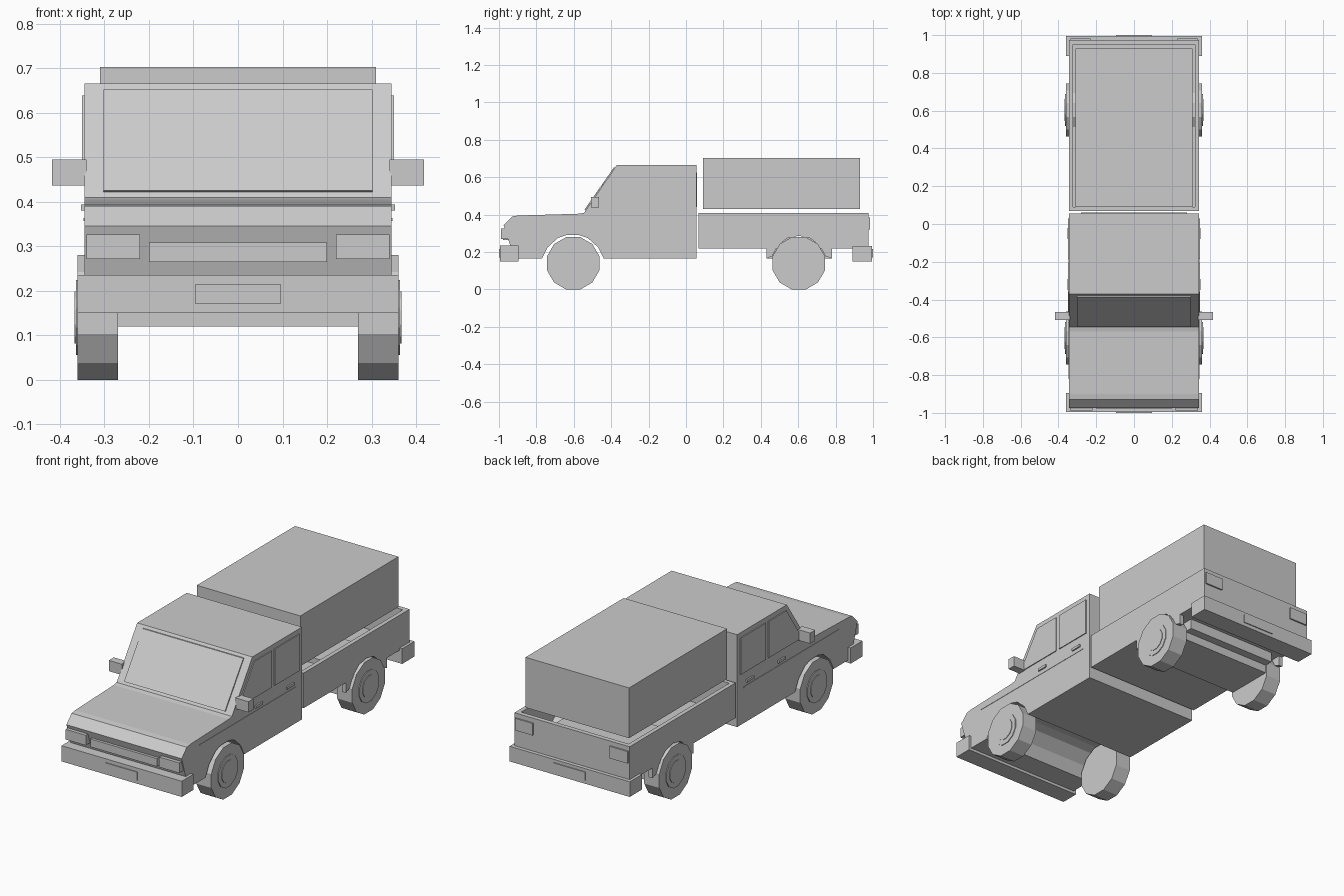
import bpy, bmesh, math
from mathutils import Matrix

if "Cube" in bpy.data.objects:
    bpy.data.objects.remove(bpy.data.objects["Cube"])

GREY = (0.6, 0.6, 0.6, 1)
paint = bpy.data.materials.new("plain_grey")
paint.use_nodes = True
paint.diffuse_color = GREY
paint.node_tree.nodes["Principled BSDF"].inputs["Base Color"].default_value = GREY


def finish(name, bm):
    bmesh.ops.recalc_face_normals(bm, faces=bm.faces)
    mesh = bpy.data.meshes.new(name)
    bm.to_mesh(mesh)
    bm.free()
    mesh.materials.append(paint)
    obj = bpy.data.objects.new(name, mesh)
    bpy.context.collection.objects.link(obj)
    return obj


def extrude(name, profile, x0, x1):
    """Extrude a (y, z) outline along x."""
    bm = bmesh.new()
    face = bm.faces.new([bm.verts.new((x0, y, z)) for y, z in profile])
    new = bmesh.ops.extrude_face_region(bm, geom=[face])["geom"]
    verts = [v for v in new if isinstance(v, bmesh.types.BMVert)]
    bmesh.ops.translate(bm, verts=verts, vec=(x1 - x0, 0, 0))
    return finish(name, bm)


def box(name, x, y, z):
    return extrude(name, [(y[0], z[0]), (y[1], z[0]), (y[1], z[1]), (y[0], z[1])], *x)


def disc(name, radius, x0, x1, y, z):
    bm = bmesh.new()
    place = Matrix.Translation(((x0 + x1) / 2, y, z)) @ Matrix.Rotation(math.pi / 2, 4, 'Y') \
        @ Matrix.Rotation(math.radians(15), 4, 'Z')
    bmesh.ops.create_cone(bm, cap_ends=True, segments=12, radius1=radius,
                          radius2=radius, depth=abs(x1 - x0), matrix=place)
    return finish(name, bm)


W = 0.345          # half width of the body
AXLE = 0.603       # distance of the axles from the centre

# Cab with hood and full-width front wheel arch
arch = [(-0.77, 0.165), (-0.74, 0.225), (-0.685, 0.275), (-0.64, 0.29),
        (-0.57, 0.29), (-0.525, 0.275), (-0.47, 0.225), (-0.44, 0.165)]
extrude("cab", [(0.055, 0.165), (0.055, 0.665), (-0.37, 0.665), (-0.545, 0.41),
                (-0.57, 0.405), (-0.9, 0.395), (-0.93, 0.39), (-0.975, 0.345),
                (-0.94, 0.235), (-0.93, 0.165)] + arch, -W, W)

# Windscreen and rear window plates
extrude("windscreen", [(-0.538, 0.422), (-0.544, 0.425), (-0.386, 0.652),
                       (-0.379, 0.652)], -0.302, 0.302)
box("rear_window", (-0.28, 0.28), (0.053, 0.06), (0.44, 0.625))

# Nose: grille, number plate and bumpers
box("grille", (-0.2, 0.2), (-0.978, -0.93), (0.265, 0.308))
box("front_bumper", (-0.36, 0.36), (-0.995, -0.895), (0.15, 0.235))
box("front_plate", (-0.095, 0.095), (-1.0, -0.99), (0.17, 0.215))
box("rear_bumper", (-0.36, 0.36), (0.89, 0.995), (0.15, 0.232))
box("rear_plate", (-0.095, 0.095), (0.99, 1.0), (0.17, 0.215))

# Load bed: floor, end walls, lowered underside and axle housing
box("bed_floor", (-W, W), (0.068, 0.97), (0.22, 0.25))
box("bed_front_wall", (-W, W), (0.068, 0.09), (0.22, 0.41))
box("tailgate", (-W, W), (0.95, 0.975), (0.22, 0.41))
box("bed_underside", (-0.27, 0.27), (0.43, 0.78), (0.165, 0.225))
box("axle_housing", (-0.27, 0.27), (0.47, 0.735), (0.12, 0.28))

# Canopy box above the bed
box("canopy", (-0.31, 0.31), (0.09, 0.93), (0.43, 0.702))

# Side wall outline with wheel arch
wall = [(0.068, 0.22), (0.43, 0.22), (0.43, 0.165)]
for i in range(7):
    a = math.radians(165 - 25 * i)
    wall.append((AXLE + 0.147 * math.cos(a), 0.14 + 0.147 * math.sin(a)))
wall += [(0.78, 0.165), (0.78, 0.22), (0.975, 0.22), (0.975, 0.41), (0.068, 0.41)]

# Parts on both sides
for side, s in (("left", 1), ("right", -1)):
    extrude("bed_wall_" + side, wall, s * 0.322, s * W)
    extrude("front_door_window_" + side,
            [(-0.495, 0.44), (-0.36, 0.638), (-0.21, 0.638), (-0.21, 0.44)],
            s * 0.34, s * 0.35)
    box("rear_door_window_" + side, (s * 0.34, s * 0.35), (-0.185, 0.03), (0.44, 0.638))
    box("belt_line_" + side, (s * 0.34, s * 0.347), (-0.82, 0.0), (0.357, 0.363))
    for y, part in ((-0.32, "front"), (-0.05, "rear")):
        box(part + "_door_handle_" + side, (s * 0.34, s * 0.353),
            (y - 0.03, y + 0.03), (0.38, 0.394))
    box("mirror_" + side, (s * 0.34, s * 0.418), (-0.508, -0.465), (0.437, 0.495))
    box("headlight_" + side, (s * 0.22, s * 0.34), (-0.988, -0.93), (0.271, 0.326))
    box("tail_light_" + side, (s * 0.23, s * 0.337), (0.965, 0.983), (0.32, 0.385))
    for y, part in ((-AXLE, "front"), (AXLE, "rear")):
        disc(part + "_wheel_" + side, 0.145, s * 0.27, s * 0.36, y, 0.14)
        disc(part + "_rim_" + side, 0.087, s * 0.35, s * 0.364, y, 0.14)
        disc(part + "_hub_" + side, 0.06, s * 0.36, s * 0.367, y, 0.14)
